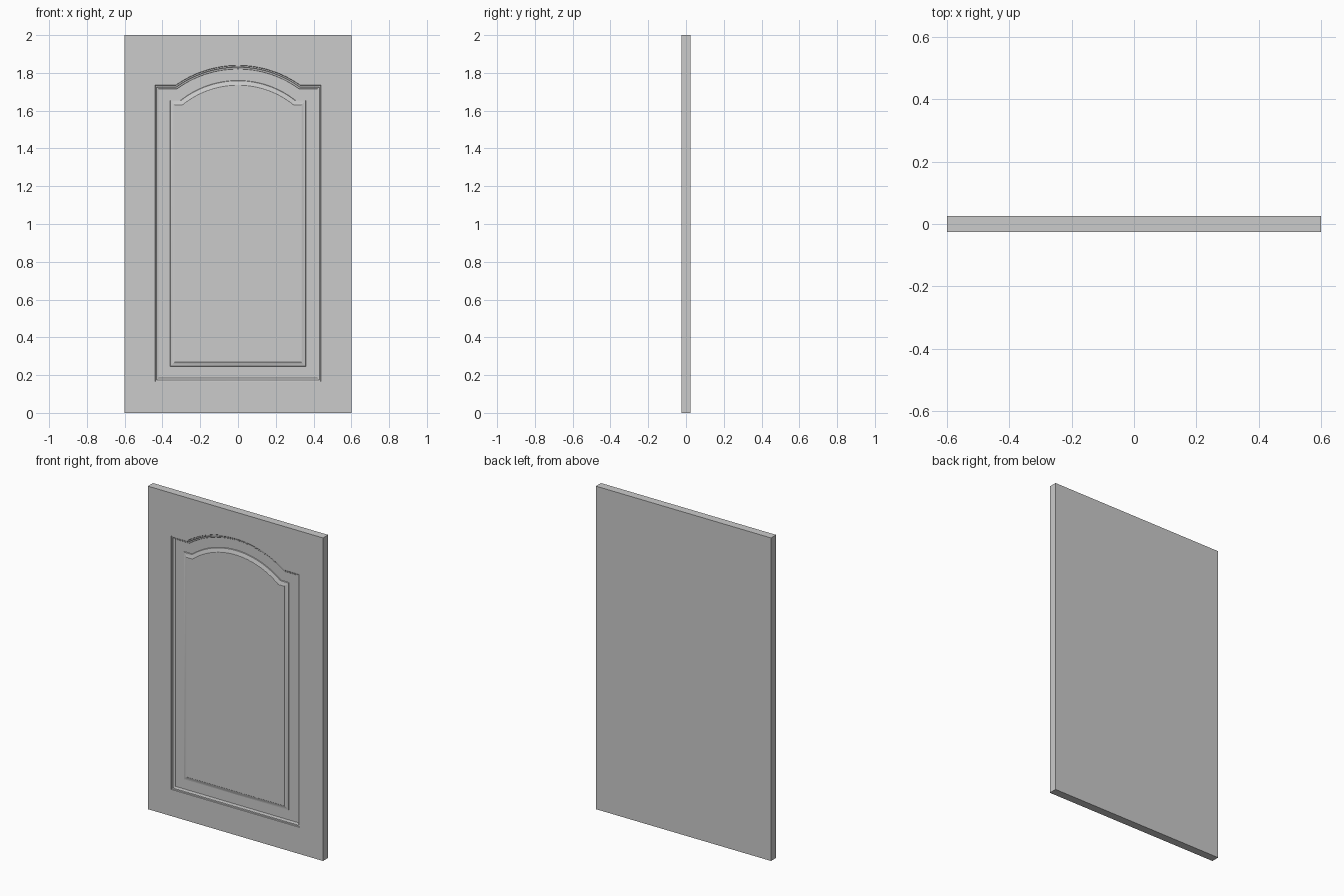
import bpy, bmesh, math

if "Cube" in bpy.data.objects:
    bpy.data.objects.remove(bpy.data.objects["Cube"])

W, H, T = 0.6, 2.0, 0.025           # half width, height, half thickness
R, CZ = 0.571, 1.269                # arch radius and centre height
SEG = 20

# moulding section: (inset from outer contour, depth below the front face)
SECTION = [(0, 0), (0.002, 0.004), (0.009, 0.005), (0.012, 0.008),
           (0.018, 0.010), (0.020, 0.012),
           (0.080, 0.012), (0.082, 0.008), (0.088, 0.007),
           (0.098, 0.003), (0.103, 0.002), (0.105, 0)]


def half_contour(d):
    """Right half of the arched panel outline, inset by d, bottom to apex."""
    x, zb, zs, r = 0.44 - d, 0.165 + d, 1.735 - d, R - d
    a0 = math.asin((zs - CZ) / r)
    pts = [(0, zb), (x, zb), (x, zs)]
    for i in range(SEG + 1):
        a = a0 + (math.pi / 2 - a0) * i / SEG
        pts.append((r * math.cos(a) if i < SEG else 0, CZ + r * math.sin(a)))
    return pts


bm = bmesh.new()

# slab: right half outline, front and back
rect = [(0, 0), (W, 0), (W, H), (0, H)]
front = [bm.verts.new((x, -T, z)) for x, z in rect]
back = [bm.verts.new((x, T, z)) for x, z in rect]
bm.faces.new(back[::-1])
for i in range(3):
    bm.faces.new((front[i], back[i], back[i + 1], front[i + 1]))

# nested moulding loops
loops = [[bm.verts.new((x, -T + y, z)) for x, z in half_contour(d)]
         for d, y in SECTION]
bm.faces.new(front + loops[0][::-1])
for a, b in zip(loops, loops[1:]):
    for i in range(len(a) - 1):
        bm.faces.new((a[i], a[i + 1], b[i + 1], b[i]))

# raised centre panel
bm.faces.new(loops[-1])
bmesh.ops.recalc_face_normals(bm, faces=bm.faces)
if bm.faces[:][0].normal.y < 0:     # back face must point to +y
    bmesh.ops.reverse_faces(bm, faces=bm.faces)

mesh = bpy.data.meshes.new("door_panel")
bm.to_mesh(mesh)
bm.free()
door = bpy.data.objects.new("door_panel", mesh)
bpy.context.collection.objects.link(door)

# mirror to the full door
mirror = door.modifiers.new("mirror", 'MIRROR')
mirror.use_axis[0] = True
mirror.use_clip = True
bpy.context.view_layer.objects.active = door
door.select_set(True)
bpy.ops.object.modifier_apply(modifier="mirror")

# remove the centre seam on flat faces
bm = bmesh.new()
bm.from_mesh(mesh)
seam = [e for e in bm.edges if all(abs(v.co.x) < 1e-5 for v in e.verts)
        and len(e.link_faces) == 2
        and e.link_faces[0].normal.dot(e.link_faces[1].normal) > 0.9999
        and e.calc_length() > 1.0]
bmesh.ops.dissolve_edges(bm, edges=seam, use_verts=False)
bm.to_mesh(mesh)
bm.free()
bpy.ops.object.shade_smooth_by_angle(angle=math.radians(15))
